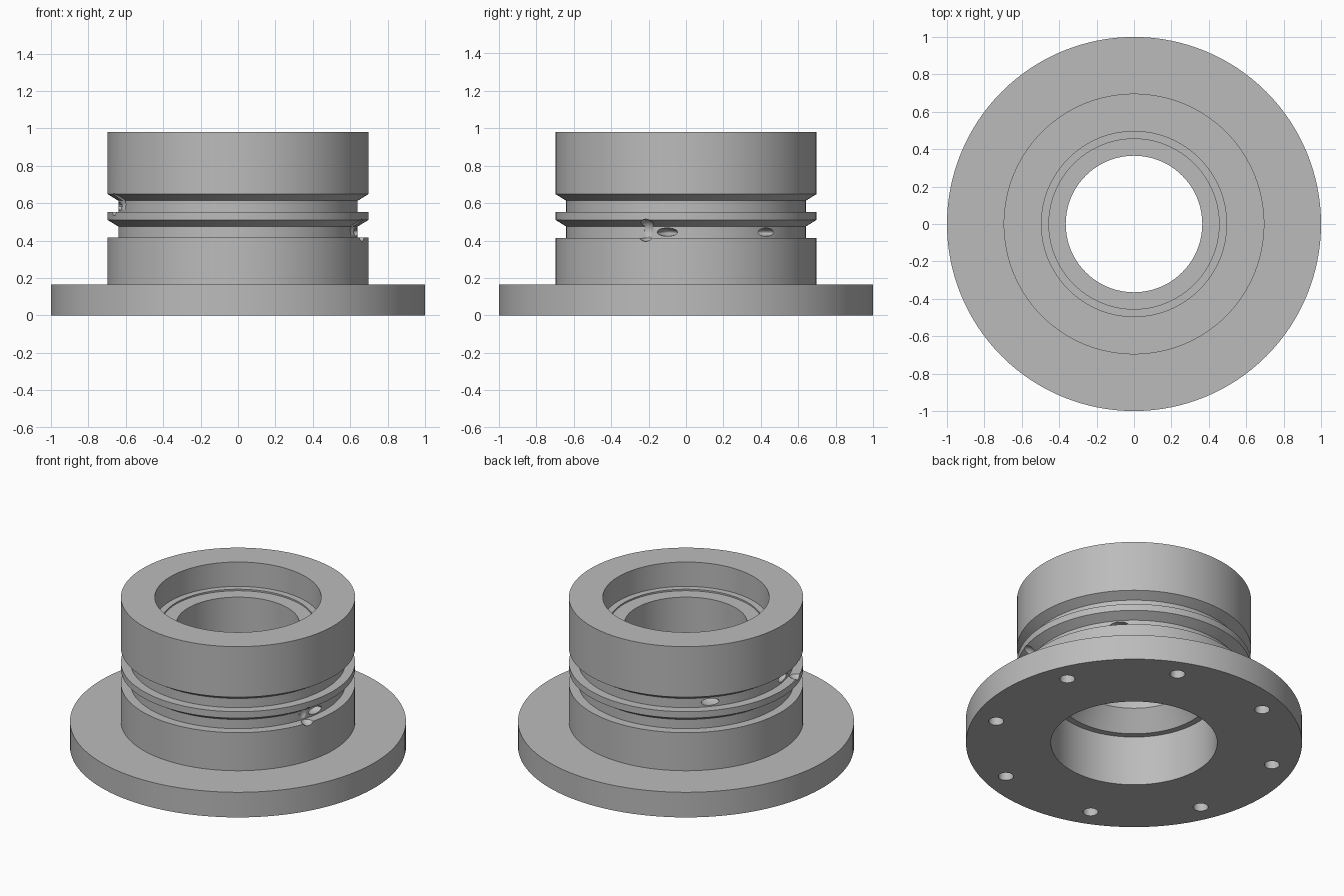
import bpy, bmesh
from math import radians, cos, sin, pi
from mathutils import Matrix

cube = bpy.data.objects.get("Cube")
if cube:
    bpy.data.objects.remove(cube, do_unlink=True)

# Material
steel = bpy.data.materials.new("plain_grey_metal")
steel.use_nodes = True
grey = (0.5, 0.5, 0.5, 1)
steel.diffuse_color = grey
steel.node_tree.nodes["Principled BSDF"].inputs["Base Color"].default_value = grey

FLANGE, BODY, FLOOR = 1.0, 0.697, 0.64
BORE, SEAT, THROAT = 0.495, 0.455, 0.365


def new_object(name, bm):
    bmesh.ops.recalc_face_normals(bm, faces=bm.faces[:])
    mesh = bpy.data.meshes.new(name)
    bm.to_mesh(mesh)
    bm.free()
    obj = bpy.data.objects.new(name, mesh)
    bpy.context.collection.objects.link(obj)
    return obj


def lathe(name, profile, steps=128):
    bm = bmesh.new()
    verts = [bm.verts.new((r, 0, z)) for r, z in profile]
    edges = [bm.edges.new((a, b)) for a, b in zip(verts, verts[1:] + verts[:1])]
    bmesh.ops.spin(bm, geom=verts + edges, axis=(0, 0, 1), cent=(0, 0, 0),
                   angle=2 * pi, steps=steps)
    bmesh.ops.remove_doubles(bm, verts=bm.verts[:], dist=1e-4)
    return new_object(name, bm)


def groove(z):
    # Square lower shoulder, sloped upper shoulder
    return [(BODY, z), (FLOOR, z), (FLOOR, z + 0.06), (BODY, z + 0.095)]


# Flanged sleeve: outside upward, then the stepped bore downward
outside = [(BORE, 0), (FLANGE, 0), (FLANGE, 0.165), (BODY, 0.165)]
outside += groove(0.415) + groove(0.553) + [(BODY, 0.98)]
bore = [(BORE, 0.98), (BORE, 0.82), (SEAT, 0.82), (SEAT, 0.81),
        (THROAT, 0.81), (THROAT, 0.45), (SEAT, 0.327), (BORE, 0.327)]
sleeve = lathe("flanged_sleeve", outside + bore)


def cut(bm):
    cutter = new_object("cutter", bm)
    cutter.hide_render = True
    mod = sleeve.modifiers.new("cut", "BOOLEAN")
    mod.operation = "DIFFERENCE"
    mod.solver = "EXACT"
    mod.object = cutter
    bpy.ops.object.select_all(action="DESELECT")
    bpy.context.view_layer.objects.active = sleeve
    sleeve.select_set(True)
    bpy.ops.object.modifier_apply(modifier=mod.name)
    bpy.data.objects.remove(cutter, do_unlink=True)


def scoop(angle, radius, z, size):
    # Rounded pocket: size is radial, tangential, vertical
    bm = bmesh.new()
    place = (Matrix.Rotation(radians(angle), 4, "Z")
             @ Matrix.Translation((radius, 0, z)) @ Matrix.Diagonal((*size, 1)))
    bmesh.ops.create_uvsphere(bm, u_segments=24, v_segments=12, radius=1, matrix=place)
    cut(bm)


# Blind bolt holes in the underside
for i in range(8):
    a = radians(22.5 + 45 * i)
    bm = bmesh.new()
    bmesh.ops.create_cone(bm, cap_ends=True, segments=32, radius1=0.045, radius2=0.045,
                          depth=0.24, matrix=Matrix.Translation((0.86 * cos(a), 0.86 * sin(a), 0)))
    cut(bm)

# Oil ports and end notches, mirrored between the two grooves
for z, mirrored in ((0.445, False), (0.583, True)):
    def side(a):
        return 180 - a if mirrored else a
    for port in (-9, 42):
        scoop(side(port), FLOOR, z, (0.08, 0.055, 0.022))
    scoop(side(-18), 0.69, z + 0.01, (0.06, 0.05, 0.06))

sleeve.data.materials.clear()
sleeve.data.materials.append(steel)
for poly in sleeve.data.polygons:
    poly.material_index = 0
bpy.ops.object.shade_smooth_by_angle(angle=radians(25))
